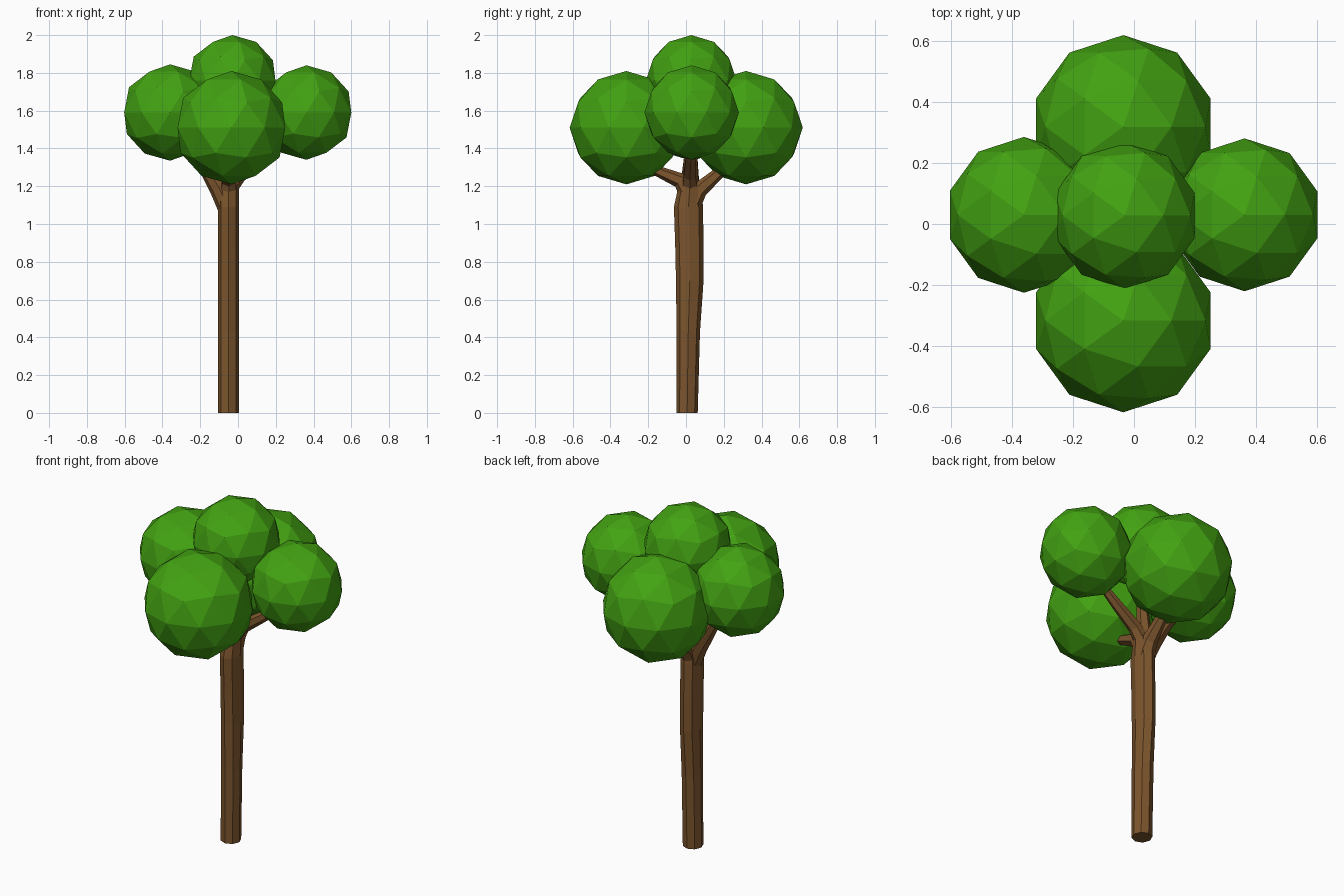
import bpy, bmesh, math
from mathutils import Vector

if "Cube" in bpy.data.objects:
    bpy.data.objects.remove(bpy.data.objects["Cube"])


def material(name, color):
    m = bpy.data.materials.new(name)
    m.diffuse_color = (*color, 1)
    m.use_nodes = True
    m.node_tree.nodes["Principled BSDF"].inputs["Base Color"].default_value = m.diffuse_color
    return m


bark = material("bark", (0.2, 0.09, 0.026))
leaf = material("leaf", (0.055, 0.36, 0.006))


def add_object(name, bm, mat):
    bmesh.ops.recalc_face_normals(bm, faces=bm.faces)
    mesh = bpy.data.meshes.new(name)
    bm.to_mesh(mesh)
    bm.free()
    mesh.materials.append(mat)
    ob = bpy.data.objects.new(name, mesh)
    bpy.context.collection.objects.link(ob)
    return ob


def loft(bm, rings):
    """Skin a list of equal rings and cap both ends."""
    rings = [[bm.verts.new(p) for p in ring] for ring in rings]
    n = len(rings[0])
    for a, b in zip(rings, rings[1:]):
        for i in range(n):
            j = (i + 1) % n
            bm.faces.new((a[i], a[j], b[j], b[i]))
    bm.faces.new(rings[0][::-1])
    bm.faces.new(rings[-1])


def branch(name, path, sides=6):
    """Tapered limb along (x, y, z, radius) points."""
    pts = [Vector(p[:3]) for p in path]
    rings = []
    for i, p in enumerate(pts):
        t = (pts[min(i + 1, len(pts) - 1)] - pts[max(i - 1, 0)]).normalized()
        ref = Vector((1, 0, 0)) if abs(t.x) < 0.6 else Vector((0, 1, 0))
        u = t.cross(ref).normalized()
        v = t.cross(u)
        r = path[i][3]
        rings.append([p + r * (u * math.cos(a) + v * math.sin(a))
                      for a in (math.tau * k / sides for k in range(sides))])
    bm = bmesh.new()
    loft(bm, rings)
    add_object(name, bm, bark)


# Trunk: eight-sided, slightly leaning rings (z, centre y, half depth)
bm = bmesh.new()
rows = [(0, 0.006, 0.056), (0.43, 0.012, 0.062), (0.70, 0.02, 0.073),
        (0.88, 0.018, 0.075), (1.09, 0.013, 0.077), (1.2, 0.02, 0.06)]
loft(bm, [[(-0.05 + 0.055 * math.cos(a), cy + ry * math.sin(a), z)
           for a in (math.tau * k / 8 for k in range(8))]
          for z, cy, ry in rows])
add_object("trunk", bm, bark)

# Limbs reaching into each clump of leaves
branch("left_branch", [(-0.05, 0.015, 1.08, 0.055), (-0.1, 0.02, 1.19, 0.052),
                       (-0.2, 0.025, 1.35, 0.036), (-0.32, 0.03, 1.5, 0.02)], 8)
branch("back_branch", [(-0.05, 0.02, 1.08, 0.052), (-0.05, 0.07, 1.18, 0.044),
                       (-0.045, 0.18, 1.275, 0.03), (-0.04, 0.3, 1.4, 0.02)])
branch("front_branch", [(-0.05, 0.015, 1.15, 0.05), (-0.048, -0.03, 1.23, 0.042),
                        (-0.045, -0.15, 1.28, 0.028), (-0.04, -0.28, 1.35, 0.018)])
branch("right_branch", [(-0.06, 0.02, 1.17, 0.045), (0.01, 0.02, 1.26, 0.038),
                        (0.14, 0.025, 1.35, 0.03), (0.3, 0.03, 1.47, 0.018)])
branch("top_branch", [(-0.06, 0.02, 1.15, 0.05), (-0.04, 0.025, 1.35, 0.035),
                      (-0.03, 0.03, 1.6, 0.025)])

# Faceted leaf clumps
clumps = {
    "front_leaves": (-0.035, -0.316, 1.51, 0.3),
    "back_leaves": (-0.035, 0.318, 1.51, 0.3),
    "left_leaves": (-0.36, 0.03, 1.59, 0.255),
    "right_leaves": (0.362, 0.03, 1.59, 0.25),
    "top_leaves": (-0.03, 0.028, 1.76, 0.24),
}
for name, (x, y, z, r) in clumps.items():
    bm = bmesh.new()
    bmesh.ops.create_icosphere(bm, subdivisions=2, radius=r)
    add_object(name, bm, leaf).location = (x, y, z)
